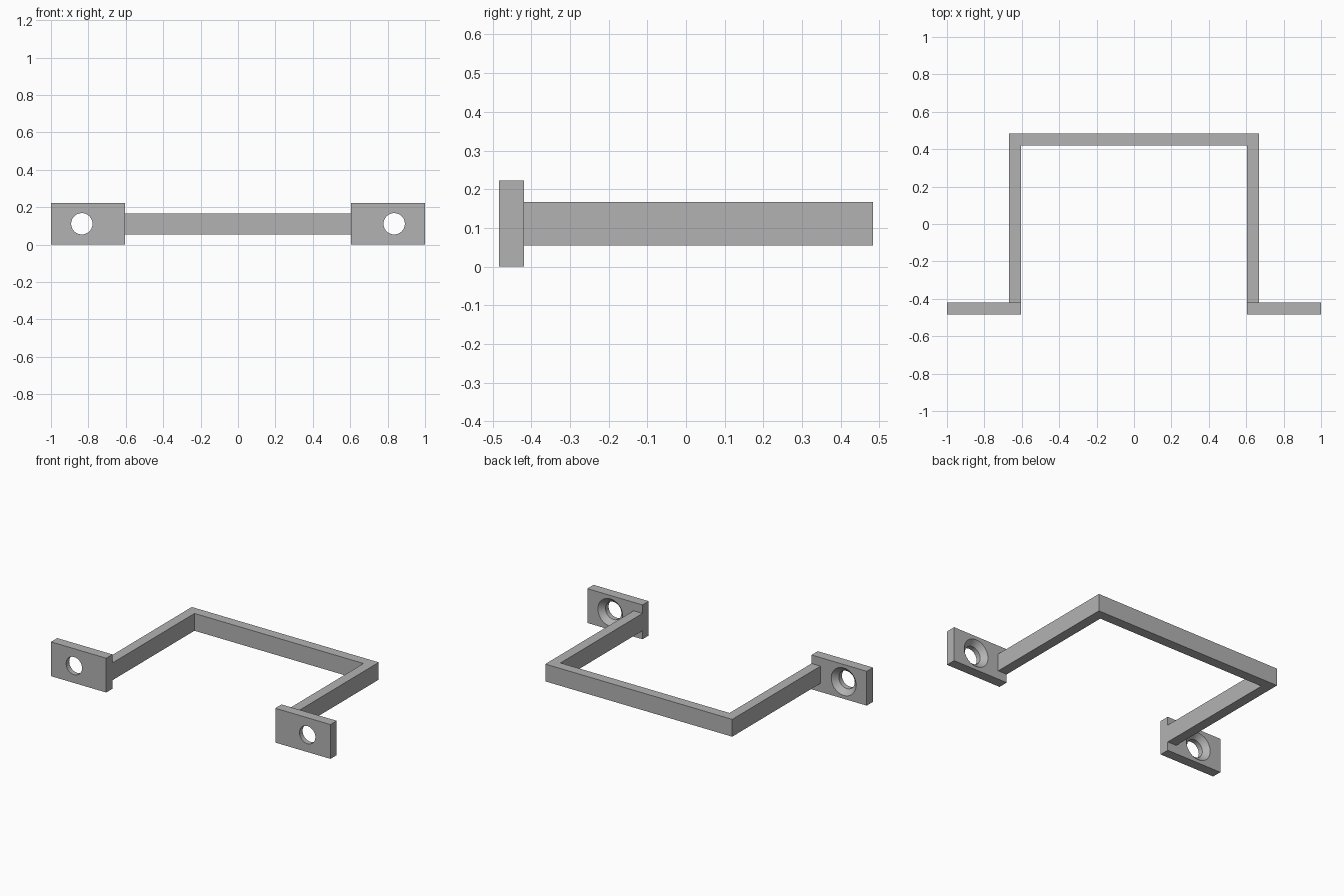
import bpy, bmesh, math

cube = bpy.data.objects.get("Cube")
if cube:
    bpy.data.objects.remove(cube, do_unlink=True)

# Overall sizes
FRONT, BACK, THICK = -0.483, 0.483, 0.064
INNER, OUTER = 0.605, 0.669
PLATE_TOP = 0.222
BAR_LOW, BAR_HIGH = 0.055, 0.167
HOLE_X, HOLE_R, SINK_R = 0.835, 0.057, 0.089
PLATE_BACK = FRONT + THICK

steel = bpy.data.materials.new("plain_grey")
steel.use_nodes = True
grey = (0.45, 0.45, 0.45, 1)
steel.diffuse_color = grey
steel.node_tree.nodes["Principled BSDF"].inputs["Base Color"].default_value = grey


def prism(name, outline, low, high):
    """Extrude a flat outline in x and y upwards from low to high."""
    bm = bmesh.new()
    base = bm.faces.new([bm.verts.new((x, y, low)) for x, y in outline])
    top = bmesh.ops.extrude_face_region(bm, geom=[base])["geom"]
    bmesh.ops.translate(bm, vec=(0, 0, high - low),
                        verts=[v for v in top if isinstance(v, bmesh.types.BMVert)])
    bmesh.ops.recalc_face_normals(bm, faces=bm.faces)
    return finish(name, bm)


def lathe(name, profile, x, z, sides=48):
    """Join rings of (y, radius) into a solid turned about the y direction."""
    bm = bmesh.new()
    rings = []
    for y, r in profile:
        angles = [math.tau * i / sides for i in range(sides)]
        rings.append([bm.verts.new((x + r * math.cos(a), y, z + r * math.sin(a)))
                      for a in angles])
    for a, b in zip(rings, rings[1:]):
        for i in range(sides):
            j = (i + 1) % sides
            bm.faces.new((a[i], a[j], b[j], b[i]))
    bm.faces.new(rings[0])
    bm.faces.new(rings[-1])
    bmesh.ops.recalc_face_normals(bm, faces=bm.faces)
    return finish(name, bm)


def finish(name, bm):
    mesh = bpy.data.meshes.new(name)
    bm.to_mesh(mesh)
    bm.free()
    mesh.materials.append(steel)
    obj = bpy.data.objects.new(name, mesh)
    bpy.context.collection.objects.link(obj)
    return obj


# U-shaped bar behind the plates
half = [(INNER, PLATE_BACK), (OUTER, PLATE_BACK), (OUTER, BACK)]
inner = [(INNER, BACK - THICK)]
mirror = lambda pts: [(-x, y) for x, y in reversed(pts)]
prism("u_shaped_bar", half + mirror(half) + mirror(inner) + inner, BAR_LOW, BAR_HIGH)

# Mounting plates, each with a screw hole countersunk from the back
for side, name in ((1, "left"), (-1, "right")):
    xs = (side * INNER, side)
    plate = prism(name + "_mounting_plate",
                  [(xs[0], FRONT), (xs[1], FRONT), (xs[1], PLATE_BACK), (xs[0], PLATE_BACK)],
                  0, PLATE_TOP)
    over = 0.01
    sink = SINK_R - HOLE_R
    cutter = lathe(name + "_hole_cutter",
                   [(FRONT - over, HOLE_R), (PLATE_BACK - sink, HOLE_R),
                    (PLATE_BACK, SINK_R), (PLATE_BACK + over, SINK_R)],
                   side * HOLE_X, PLATE_TOP / 2)
    cutter.hide_render = True
    cut = plate.modifiers.new("screw_hole", 'BOOLEAN')
    cut.operation = 'DIFFERENCE'
    cut.solver = 'EXACT'
    cut.object = cutter

    # Apply the cut and smooth the round hole walls
    bpy.ops.object.select_all(action='DESELECT')
    plate.select_set(True)
    bpy.context.view_layer.objects.active = plate
    bpy.ops.object.modifier_apply(modifier=cut.name)
    bpy.data.objects.remove(cutter, do_unlink=True)
    bpy.ops.object.shade_smooth_by_angle(angle=math.radians(30))
